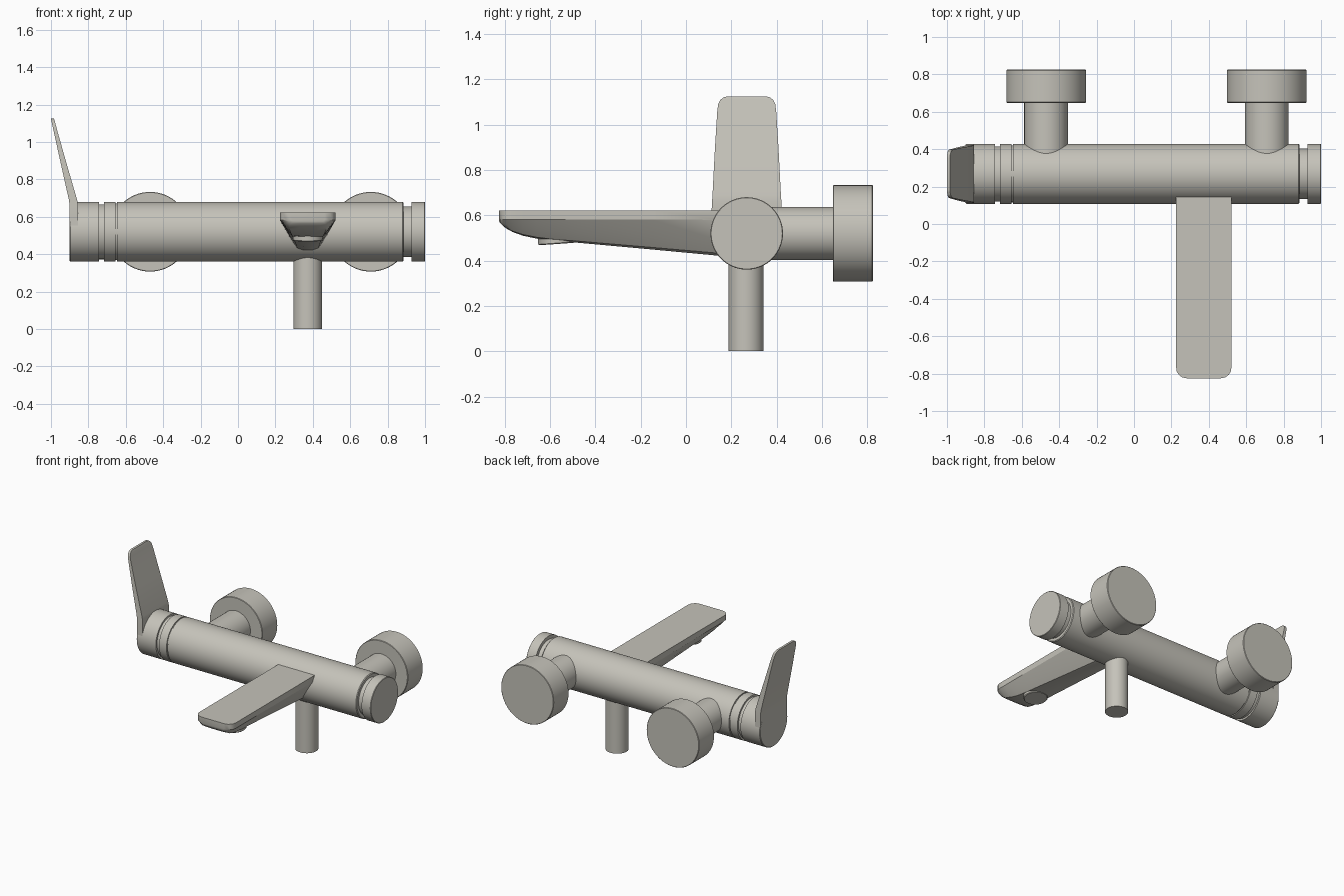
import bpy, bmesh, math
from mathutils import Vector

if "Cube" in bpy.data.objects:
    bpy.data.objects.remove(bpy.data.objects["Cube"], do_unlink=True)

# Single warm grey metal
metal = bpy.data.materials.new("warm grey metal")
metal.use_nodes = True
COLOUR = (0.56, 0.545, 0.49, 1)
metal.diffuse_color = COLOUR
metal.node_tree.nodes["Principled BSDF"].inputs["Base Color"].default_value = COLOUR

AXIS_Y, AXIS_Z = 0.268, 0.52   # centre line of the main body


def loft(name, rings, angle=30):
    """Skin closed rings of points, cap both ends, shade smooth with sharp edges."""
    bm = bmesh.new()
    loops = [[bm.verts.new(p) for p in ring] for ring in rings]
    n = len(loops[0])
    for a, b in zip(loops, loops[1:]):
        for i in range(n):
            j = (i + 1) % n
            bm.faces.new((a[i], a[j], b[j], b[i]))
    bm.faces.new(loops[0])
    bm.faces.new(loops[-1])
    bmesh.ops.recalc_face_normals(bm, faces=bm.faces)
    mesh = bpy.data.meshes.new(name)
    bm.to_mesh(mesh)
    bm.free()
    mesh.materials.append(metal)
    obj = bpy.data.objects.new(name, mesh)
    bpy.context.collection.objects.link(obj)
    bpy.ops.object.select_all(action='DESELECT')
    obj.select_set(True)
    bpy.context.view_layer.objects.active = obj
    bpy.ops.object.shade_smooth_by_angle(angle=math.radians(angle))
    return obj


def lathe(name, origin, axis, profile, sides=64):
    """Turn (distance along axis, radius) pairs around an axis."""
    axis = Vector(axis).normalized()
    u = axis.orthogonal().normalized()
    v = axis.cross(u)
    angles = [math.tau * i / sides for i in range(sides)]
    return loft(name, [[Vector(origin) + axis * d + (u * math.cos(a) + v * math.sin(a)) * r
                        for a in angles] for d, r in profile])


# Main body with the grooves beside the lever ring and the end cap
R = 0.16
lathe("body", (0, AXIS_Y, AXIS_Z), (1, 0, 0), [
    (-0.9, R - 0.004), (-0.896, R), (-0.742, R), (-0.742, 0.147), (-0.716, 0.147), (-0.716, R),
    (-0.656, R), (-0.656, 0.152), (-0.647, 0.152), (-0.647, R),
    (0.88, R), (0.885, R - 0.005), (0.885, 0.135), (0.927, 0.135), (0.927, R),
    (0.997, R), (1.0, R - 0.003)])

# Wall connections: neck and round cover
for side, x in (("right", -0.47), ("left", 0.71)):
    lathe(side + "_neck", (x, 0, AXIS_Z), (0, 1, 0), [(AXIS_Y, 0.117), (0.66, 0.117)])
    lathe(side + "_wall_cover", (x, 0, AXIS_Z), (0, 1, 0),
          [(0.648, 0.21), (0.651, 0.213), (0.822, 0.213), (0.825, 0.21)])

# Hose outlet below the body
lathe("hose_outlet", (0.373, 0.265, 0), (0, 0, 1), [(0, 0.077), (0.44, 0.077)])

# Spout: flat top, short vertical rim, tapering keel
SPOUT_X, TOP, HALF = 0.373, 0.622, 0.148


def spout_ring(y, half, rim, bottom, keel):
    mid_x = keel + (half - keel) * 0.5
    mid_z = bottom + (rim - bottom) * 0.42
    low_x = keel + (half - keel) * 0.14
    low_z = bottom + (rim - bottom) * 0.07
    right = [(half, TOP), (half, rim), (mid_x, mid_z), (low_x, low_z), (keel * 0.5, bottom)]
    outline = right + [(-x, z) for x, z in reversed(right)]
    return [Vector((SPOUT_X + x, y, z)) for x, z in outline]


spout = [  # y, half width, rim height, underside height, keel half width
    (-0.825, 0.092, 0.584, 0.574, 0.075),
    (-0.820, 0.115, 0.582, 0.565, 0.085),
    (-0.807, 0.133, 0.582, 0.552, 0.090),
    (-0.790, 0.144, 0.582, 0.540, 0.090),
    (-0.765, HALF, 0.582, 0.526, 0.088),
    (-0.720, HALF, 0.582, 0.510, 0.082),
    (-0.660, HALF, 0.582, 0.497, 0.075),
    (-0.580, HALF, 0.582, 0.487, 0.070),
    (-0.480, HALF, 0.582, 0.479, 0.065),
    (-0.150, HALF, 0.581, 0.449, 0.052),
    (0.150, HALF, 0.580, 0.421, 0.042),
    (0.260, HALF, 0.580, 0.412, 0.040)]
loft("spout", [spout_ring(*s) for s in spout])

# Water nozzle under the spout, tipped slightly forward
lathe("nozzle", (SPOUT_X, -0.575, 0.52), (0, 0.07, -1),
      [(0, 0.08), (0.043, 0.08), (0.047, 0.076)])

# Lever: thin blade leaning outwards with rounded upper corners
blade = [  # height, outer x, inner x, half width
    (0.52, -0.899, -0.855, 0.157),
    (0.62, -0.900, -0.855, 0.155),
    (0.66, -0.900, -0.855, 0.153),
    (0.69, -0.904, -0.860, 0.151),
    (0.90, -0.951, -0.921, 0.140),
    (1.06, -0.986, -0.966, 0.130),
    (1.09, -0.993, -0.974, 0.126),
    (1.11, -0.997, -0.979, 0.116),
    (1.121, -0.999, -0.983, 0.101),
    (1.125, -1.000, -0.984, 0.085)]
loft("lever", [[Vector((x, AXIS_Y + s * w, z)) for x, s in ((a, -1), (b, -1), (b, 1), (a, 1))]
               for z, a, b, w in blade], angle=25)
